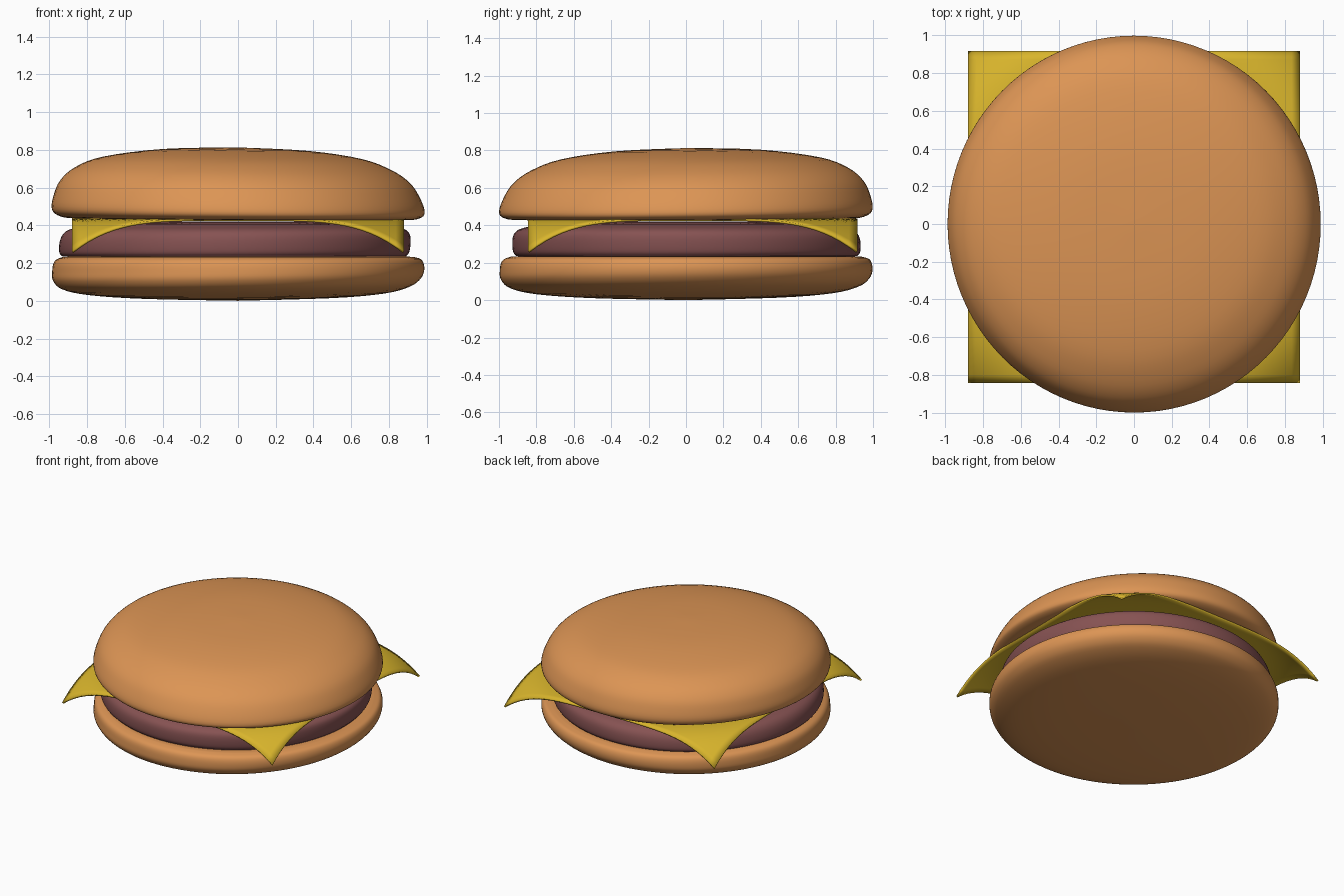
import bpy, bmesh
from math import cos, sin, tau, radians, hypot

if "Cube" in bpy.data.objects:
    bpy.data.objects.remove(bpy.data.objects["Cube"])


def material(name, color):
    m = bpy.data.materials.new(name)
    m.diffuse_color = (*color, 1)
    m.use_nodes = True
    m.node_tree.nodes["Principled BSDF"].inputs["Base Color"].default_value = m.diffuse_color
    return m


bun = material("bun", (0.72, 0.30, 0.09))
meat = material("meat", (0.24, 0.085, 0.085))
yellow = material("yellow", (0.69, 0.46, 0.025))


def finish(bm, name, mat, angle=40):
    bmesh.ops.recalc_face_normals(bm, faces=bm.faces)
    mesh = bpy.data.meshes.new(name)
    bm.to_mesh(mesh)
    bm.free()
    mesh.materials.append(mat)
    ob = bpy.data.objects.new(name, mesh)
    bpy.context.collection.objects.link(ob)
    bpy.ops.object.select_all(action='DESELECT')
    ob.select_set(True)
    bpy.context.view_layer.objects.active = ob
    bpy.ops.object.shade_smooth_by_angle(angle=radians(angle))
    return ob


def smooth_profile(pts, steps=4):
    # Catmull-Rom curve through the profile points
    out = []
    for i in range(len(pts) - 1):
        p = [pts[max(0, min(len(pts) - 1, i + k))] for k in (-1, 0, 1, 2)]
        for s in range(steps):
            t = s / steps
            out.append(tuple(0.5 * (2 * b + (c - a) * t + (2 * a - 5 * b + 4 * c - d) * t * t
                                    + (3 * b - a - 3 * c + d) * t ** 3)
                             for a, b, c, d in zip(*p)))
    return out + [pts[-1]]


def lumpy_disc(name, full, slanted, mat, direction=135, sx=1, sy=1, cx=0, seg=96):
    # Lathe whose profile blends from "slanted" to "full" towards one direction
    bm = bmesh.new()
    A, B = smooth_profile(full), smooth_profile(slanted)
    rings = []
    for (ra, za), (rb, zb) in zip(A[1:-1], B[1:-1]):
        ring = []
        for i in range(seg):
            a = tau * i / seg
            w = 0.5 + 0.6 * cos(a - radians(direction))
            r, z = rb + (ra - rb) * w, zb + (za - zb) * w
            ring.append(bm.verts.new((cx + sx * r * cos(a), sy * r * sin(a), z)))
        rings.append(ring)
    low, high = bm.verts.new((cx, 0, A[0][1])), bm.verts.new((cx, 0, A[-1][1]))
    for i in range(seg):
        j = (i + 1) % seg
        bm.faces.new((low, rings[0][j], rings[0][i]))
        bm.faces.new((high, rings[-1][i], rings[-1][j]))
        for p, q in zip(rings, rings[1:]):
            bm.faces.new((p[i], p[j], q[j], q[i]))
    return finish(bm, name, mat)


# Bottom bun
lumpy_disc("bottom_bun",
           [(0, 0), (0.5, 0.010), (0.80, 0.03), (0.94, 0.06), (0.99, 0.105), (0.995, 0.155),
            (0.985, 0.205), (0.95, 0.228), (0.88, 0.234), (0.5, 0.235), (0, 0.235)],
           [(0, 0), (0.5, 0.014), (0.78, 0.038), (0.92, 0.075), (0.98, 0.12), (0.998, 0.17),
            (0.985, 0.215), (0.95, 0.23), (0.88, 0.234), (0.5, 0.235), (0, 0.235)],
           bun, direction=215, sx=0.99, sy=1.0)

# Patty
lumpy_disc("patty",
           [(0, 0.233), (0.6, 0.233), (0.88, 0.234), (0.925, 0.24), (0.938, 0.27), (0.93, 0.33),
            (0.90, 0.37), (0.84, 0.39), (0.75, 0.41), (0.45, 0.42), (0, 0.42)],
           [(0, 0.233), (0.6, 0.233), (0.87, 0.234), (0.905, 0.24), (0.922, 0.27), (0.924, 0.34),
            (0.90, 0.375), (0.84, 0.395), (0.75, 0.41), (0.45, 0.42), (0, 0.42)],
           meat, direction=160, cx=-0.01)

# Top bun
lumpy_disc("top_bun",
           [(0, 0.435), (0.6, 0.435), (0.87, 0.437), (0.96, 0.453), (0.994, 0.49), (0.985, 0.56),
            (0.95, 0.64), (0.87, 0.71), (0.72, 0.765), (0.40, 0.805), (0, 0.813)],
           [(0, 0.435), (0.6, 0.433), (0.88, 0.427), (0.97, 0.436), (0.997, 0.47), (0.968, 0.55),
            (0.915, 0.625), (0.82, 0.69), (0.66, 0.75), (0.38, 0.793), (0, 0.813)],
           bun, direction=140, sx=0.993, sy=1.003)

# Cheese slice with corners drooping over the patty
bm = bmesh.new()
bmesh.ops.create_grid(bm, x_segments=40, y_segments=40, size=0.88)
for v in bm.verts:
    t = max(0, (hypot(v.co.x, v.co.y) - 0.86) / 0.385)
    v.co.z = 0.437 - 0.175 * t ** 2.5
    v.co.y += 0.036
cheese = finish(bm, "cheese_slice", yellow)
mod = cheese.modifiers.new("thickness", 'SOLIDIFY')
mod.thickness = 0.013
mod.offset = -1
